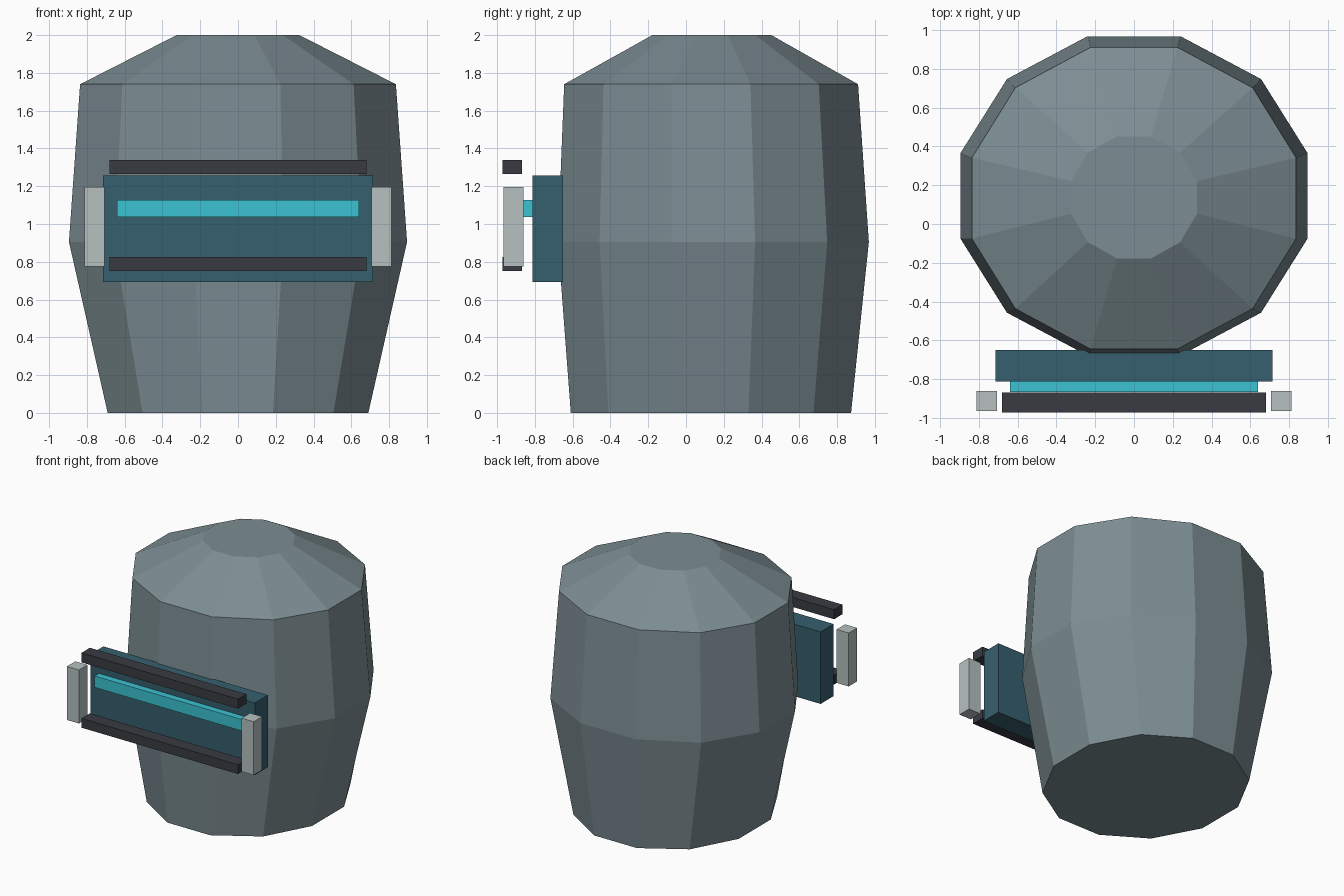
import bpy, bmesh, math

if "Cube" in bpy.data.objects:
    bpy.data.objects.remove(bpy.data.objects["Cube"])


def material(name, rgb):
    """Flat colour from 0-255 display values, stored as linear."""
    lin = [((c / 255 + 0.055) / 1.055) ** 2.4 for c in rgb]
    m = bpy.data.materials.new(name)
    m.diffuse_color = (*lin, 1)
    m.use_nodes = True
    m.node_tree.nodes["Principled BSDF"].inputs["Base Color"].default_value = m.diffuse_color
    return m


GREY = material("slate_grey", (124, 141, 147))
TEAL = material("dark_teal", (54, 95, 110))
CYAN = material("bright_cyan", (60, 195, 210))
DARK = material("charcoal", (56, 59, 66))
PALE = material("pale_grey", (182, 192, 192))


def finish(name, bm, mat):
    bmesh.ops.recalc_face_normals(bm, faces=bm.faces)
    me = bpy.data.meshes.new(name)
    bm.to_mesh(me)
    bm.free()
    me.materials.append(mat)
    bpy.context.collection.objects.link(bpy.data.objects.new(name, me))


def box(name, x, y, z, mat):
    """Box spanning the given (min, max) ranges."""
    bm = bmesh.new()
    bmesh.ops.create_cube(bm, size=1)
    for v in bm.verts:
        v.co = [(r[0] + r[1]) / 2 + c * (r[1] - r[0]) for c, r in zip(v.co, (x, y, z))]
    finish(name, bm, mat)


# Barrel body: twelve-sided rings (height, half width, half depth, centre y)
SIDES = 12
RINGS = [(0, 0.69, 0.742, 0.132), (0.905, 0.895, 0.823, 0.145),
         (1.74, 0.836, 0.778, 0.133), (2.0, 0.325, 0.315, 0.137)]
bm = bmesh.new()
loops = []
for z, hx, hy, cy in RINGS:
    k = 1 / math.cos(math.pi / SIDES)
    angles = [(i + 0.5) * 2 * math.pi / SIDES for i in range(SIDES)]
    loops.append([bm.verts.new((hx * k * math.cos(a), cy + hy * k * math.sin(a), z))
                  for a in angles])
for low, high in zip(loops, loops[1:]):
    for i in range(SIDES):
        j = (i + 1) % SIDES
        bm.faces.new((low[i], low[j], high[j], high[i]))
bm.faces.new(loops[0])
bm.faces.new(loops[-1])
finish("body", bm, GREY)

# Front panel with its glowing strip
box("panel", (-0.715, 0.715), (-0.812, -0.65), (0.692, 1.258), TEAL)
box("light_strip", (-0.64, 0.64), (-0.865, -0.80), (1.038, 1.128), CYAN)

# Frame rails above and below, posts at either side
box("upper_rail", (-0.68, 0.68), (-0.972, -0.868), (1.265, 1.34), DARK)
box("lower_rail", (-0.68, 0.68), (-0.972, -0.868), (0.752, 0.825), DARK)
box("right_post", (0.707, 0.812), (-0.965, -0.86), (0.775, 1.195), PALE)
box("left_post", (-0.812, -0.707), (-0.965, -0.86), (0.775, 1.195), PALE)
